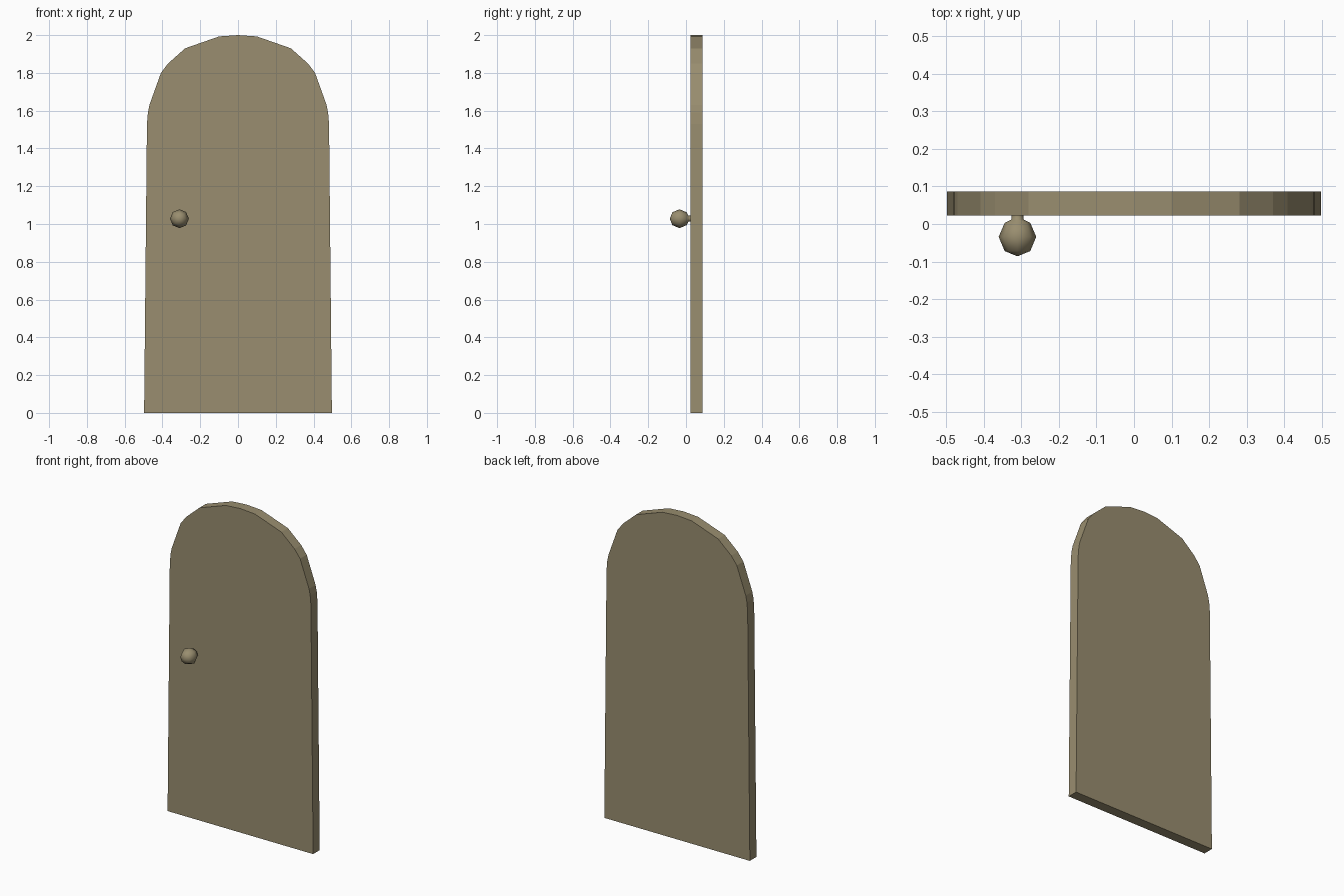
import bpy, bmesh, math
from mathutils import Vector

if "Cube" in bpy.data.objects:
    bpy.data.objects.remove(bpy.data.objects["Cube"])

# Olive brown wood colour
wood = bpy.data.materials.new("olive_brown")
wood.diffuse_color = (0.32, 0.27, 0.16, 1)
wood.use_nodes = True
wood.node_tree.nodes["Principled BSDF"].inputs["Base Color"].default_value = wood.diffuse_color


def finish(name, bm, smooth=False):
    bmesh.ops.recalc_face_normals(bm, faces=bm.faces)
    for f in bm.faces:
        f.smooth = smooth
    mesh = bpy.data.meshes.new(name)
    bm.to_mesh(mesh)
    bm.free()
    mesh.materials.append(wood)
    obj = bpy.data.objects.new(name, mesh)
    bpy.context.collection.objects.link(obj)
    return obj


# Door panel: half of the arched outline, mirrored and extruded
half = [(0.497, 0), (0.482, 1.53), (0.477, 1.59), (0.469, 1.63), (0.408, 1.80),
        (0.37, 1.85), (0.28, 1.93), (0.10, 1.993), (0.0, 2.0)]
outline = half + [(-x, z) for x, z in reversed(half[:-1])]
bm = bmesh.new()
face = bm.faces.new([bm.verts.new((x, 0.023, z)) for x, z in outline])
ext = bmesh.ops.extrude_face_region(bm, geom=[face], use_keep_orig=True)
moved = [v for v in ext["geom"] if isinstance(v, bmesh.types.BMVert)]
bmesh.ops.translate(bm, verts=moved, vec=(0, 0.064, 0))
finish("door_panel", bm)

# Knob and neck: lathed profile (radius, y) about the y axis
profile = [(0.034, -0.072), (0.05, -0.034), (0.034, 0.003),
           (0.016, 0.012), (0.016, 0.024)]
sides = 8
bm = bmesh.new()
rings = [[bm.verts.new((r * math.cos(a), y, r * math.sin(a)))
          for a in (2 * math.pi * i / sides for i in range(sides))]
         for r, y in profile]
tip = bm.verts.new((0, -0.086, 0))
for i in range(sides):
    j = (i + 1) % sides
    bm.faces.new((tip, rings[0][i], rings[0][j]))
    for a, b in zip(rings, rings[1:]):
        bm.faces.new((a[i], b[i], b[j], a[j]))
knob = finish("door_knob", bm, smooth=True)
knob.location = Vector((-0.31, 0, 1.028))
